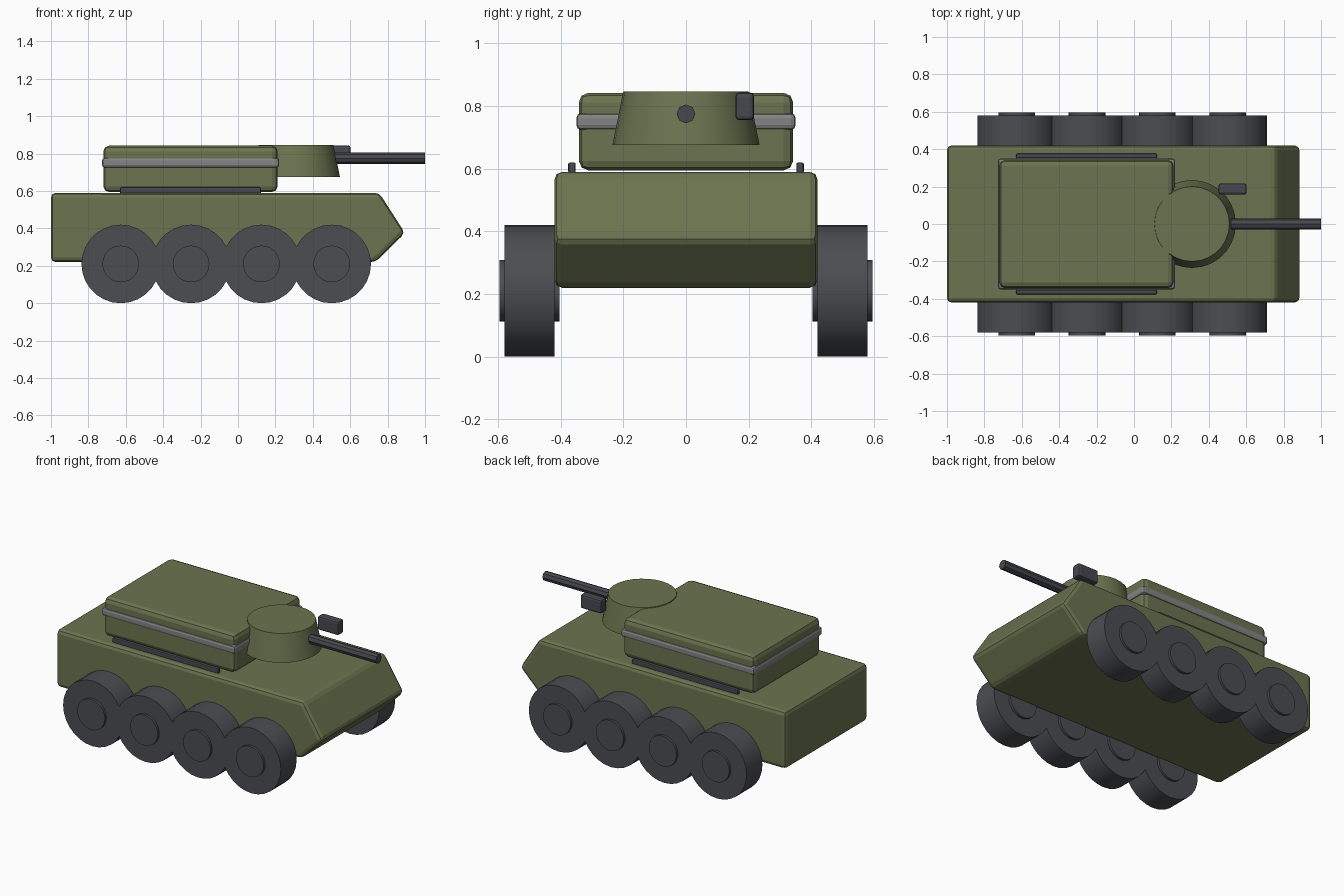
import bpy, bmesh, math
from mathutils import Matrix, Vector

cube = bpy.data.objects.get("Cube")
if cube:
    bpy.data.objects.remove(cube, do_unlink=True)


def material(name, rgb):
    m = bpy.data.materials.new(name)
    m.use_nodes = True
    color = (*rgb, 1)
    m.diffuse_color = color
    m.node_tree.nodes["Principled BSDF"].inputs["Base Color"].default_value = color
    return m


GREEN = material("olive green", (0.15, 0.175, 0.08))
TYRE = material("tyre grey", (0.07, 0.074, 0.084))
STEEL = material("dark steel", (0.06, 0.065, 0.078))
BAND = material("light grey", (0.23, 0.23, 0.23))


def finish(name, bm, mat, bevel=0, smooth=False):
    bmesh.ops.recalc_face_normals(bm, faces=bm.faces)
    me = bpy.data.meshes.new(name)
    bm.to_mesh(me)
    bm.free()
    me.materials.append(mat)
    ob = bpy.data.objects.new(name, me)
    bpy.context.collection.objects.link(ob)
    if bevel:
        mod = ob.modifiers.new("Bevel", "BEVEL")
        mod.width = bevel
        mod.segments = 2
        mod.limit_method = "ANGLE"
        mod.angle_limit = math.radians(25)
    if smooth:
        bpy.ops.object.select_all(action="DESELECT")
        ob.select_set(True)
        bpy.context.view_layer.objects.active = ob
        bpy.ops.object.shade_smooth_by_angle(angle=math.radians(30))
    return ob


def box(name, lo, hi, mat, bevel=0):
    lo, hi = Vector(lo), Vector(hi)
    bm = bmesh.new()
    bmesh.ops.create_cube(bm, size=1, matrix=Matrix.Translation((lo + hi) / 2)
                          @ Matrix.Diagonal((*(hi - lo), 1)))
    return finish(name, bm, mat, bevel)


def cylinder(name, center, r1, r2, depth, axis, mat, sides):
    rot = {"X": Matrix.Rotation(math.pi / 2, 4, "Y"),
           "Y": Matrix.Rotation(math.pi / 2, 4, "X"),
           "Z": Matrix.Identity(4)}[axis]
    bm = bmesh.new()
    bmesh.ops.create_cone(bm, cap_ends=True, segments=sides, radius1=r1, radius2=r2,
                          depth=depth, matrix=Matrix.Translation(center) @ rot)
    return finish(name, bm, mat, smooth=True)


# Hull: side profile with a wedge nose, extruded across the width
profile = [(-1, 0.22), (0.735, 0.22), (0.893, 0.375), (0.755, 0.59), (-1, 0.59)]
bm = bmesh.new()
face = bm.faces.new([bm.verts.new((x, -0.42, z)) for x, z in profile])
extruded = bmesh.ops.extrude_face_region(bm, geom=[face])["geom"]
bmesh.ops.translate(bm, vec=(0, 0.84, 0),
                    verts=[v for v in extruded if isinstance(v, bmesh.types.BMVert)])
finish("hull", bm, GREEN, 0.025)

# Raised rear compartment with its surrounding band
box("rear_compartment", (-0.72, -0.342, 0.595), (0.212, 0.342, 0.842), GREEN, 0.03)
box("compartment_band", (-0.727, -0.35, 0.724), (0.22, 0.35, 0.777), BAND, 0.015)

# Turret, gun barrel and sight
cylinder("turret", (0.31, 0, 0.761), 0.235, 0.2, 0.172, "Z", GREEN, 28)
cylinder("gun_barrel", (0.7, 0, 0.775), 0.03, 0.03, 0.6, "X", STEEL, 8)
box("gun_sight", (0.452, 0.158, 0.755), (0.602, 0.217, 0.843), STEEL, 0.012)

# Wheels, hubs and side rails on both sides
for side, s in (("right", -1), ("left", 1)):
    for i in range(4):
        x = -0.627 + i * 0.376
        cylinder(f"{side}_wheel_{i + 1}", (x, s * 0.5, 0.21), 0.21, 0.21, 0.16, "Y", TYRE, 28)
        cylinder(f"{side}_hub_{i + 1}", (x, s * 0.5, 0.21), 0.098, 0.098, 0.192, "Y", TYRE, 28)
    rail = sorted((s * 0.352, s * 0.376))
    box(f"{side}_rail", (-0.63, rail[0], 0.585), (0.122, rail[1], 0.62), STEEL, 0.006)
